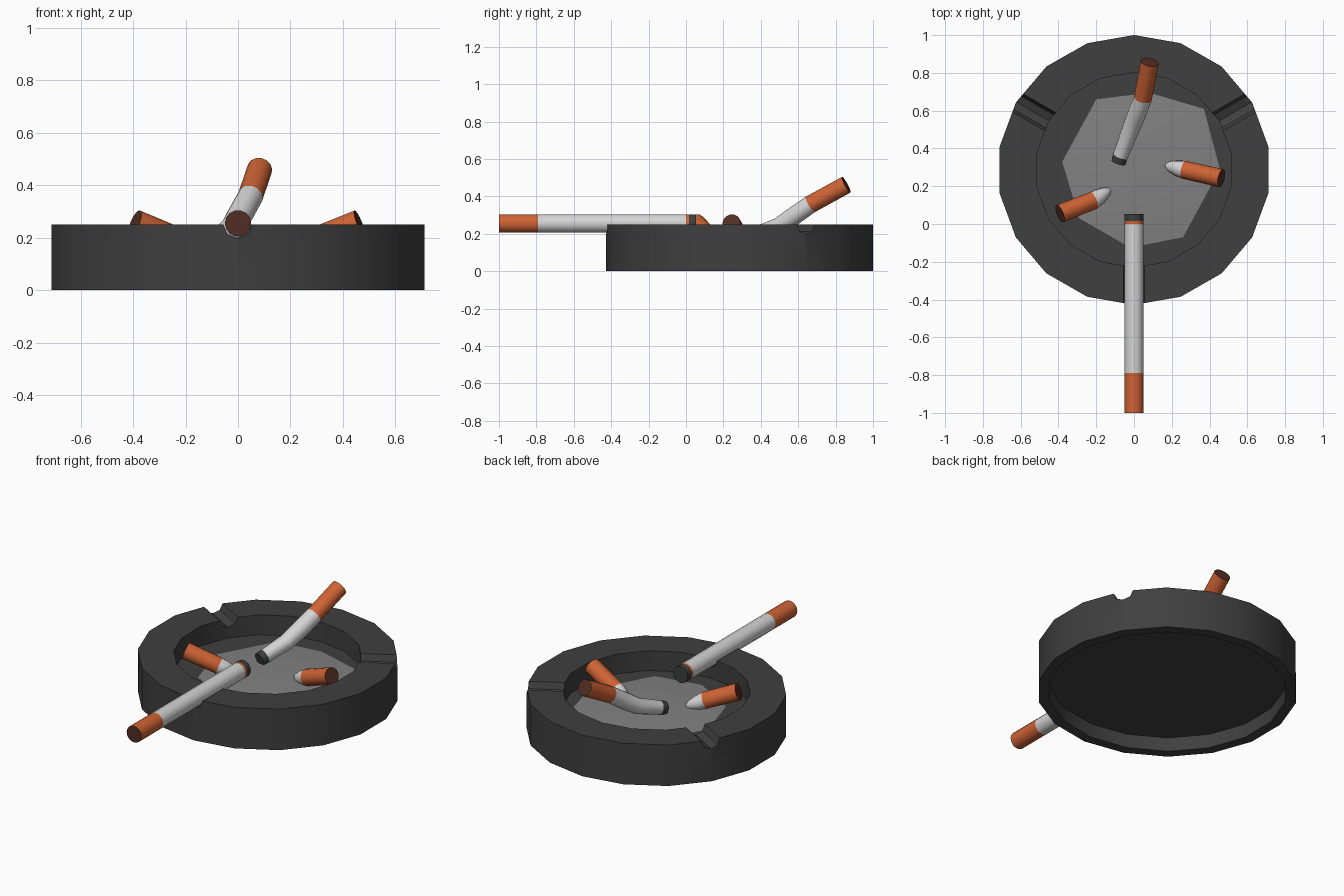
import bpy, bmesh, math
from mathutils import Vector, Matrix

if "Cube" in bpy.data.objects:
    bpy.data.objects.remove(bpy.data.objects["Cube"])


def mat(name, r, g, b):
    m = bpy.data.materials.new(name)
    m.diffuse_color = (r, g, b, 1)
    m.use_nodes = True
    m.node_tree.nodes["Principled BSDF"].inputs["Base Color"].default_value = m.diffuse_color
    return m


DARK = mat("dark tray", 0.05, 0.05, 0.05)
ASH = mat("grey ash", 0.22, 0.22, 0.22)
PAPER = mat("white paper", 0.66, 0.66, 0.66)
FILTER = mat("orange filter", 0.62, 0.125, 0.035)
BROWN = mat("brown filter end", 0.085, 0.027, 0.017)
CHAR = mat("charred end", 0.045, 0.047, 0.047)
CY = 0.286  # tray centre in y


def make(name, bm, mats, angle=35):
    bmesh.ops.recalc_face_normals(bm, faces=bm.faces)
    me = bpy.data.meshes.new(name)
    bm.to_mesh(me)
    bm.free()
    for m in mats:
        me.materials.append(m)
    ob = bpy.data.objects.new(name, me)
    bpy.context.collection.objects.link(ob)
    smooth(ob, angle)
    return ob


def smooth(ob, angle):
    bpy.ops.object.select_all(action='DESELECT')
    ob.select_set(True)
    bpy.context.view_layer.objects.active = ob
    bpy.ops.object.shade_smooth_by_angle(angle=math.radians(angle))


def tube(name, rings, bands, mats, sides=14):
    """Loft rings of (point, radius); bands = material index per span, then the two caps."""
    bm = bmesh.new()
    pts = [Vector(p) for p, r in rings]
    loops = []
    for i, (p, r) in enumerate(rings):
        d = (pts[min(i + 1, len(pts) - 1)] - pts[max(i - 1, 0)]).normalized()
        u = d.cross(Vector((0, 0, 1))).normalized()
        v = u.cross(d)
        loops.append([bm.verts.new(pts[i] + r * (math.cos(a) * u + math.sin(a) * v))
                      for a in (math.tau * k / sides for k in range(sides))])
    for i in range(len(loops) - 1):
        for k in range(sides):
            n = (k + 1) % sides
            f = bm.faces.new((loops[i][k], loops[i][n], loops[i + 1][n], loops[i + 1][k]))
            f.material_index = bands[i]
    for loop, b in ((loops[0], bands[-2]), (loops[-1], bands[-1])):
        bm.faces.new(loop).material_index = b
    return make(name, bm, mats, 50)


# Tray: 18-sided lathe with recessed underside
bm = bmesh.new()
N = 18
profile = [(0.66, 0.085), (0.66, 0), (0.72, 0), (0.72, 0.25), (0.52, 0.25), (0.52, 0.13)]
loops = []
for r, z in profile:
    loops.append([bm.verts.new((r * 1.003 * math.sin(math.tau * k / N),
                                CY + r * 0.992 * math.cos(math.tau * k / N), z)) for k in range(N)])
for a, b in zip(loops, loops[1:]):
    for k in range(N):
        n = (k + 1) % N
        bm.faces.new((a[k], a[n], b[n], b[k]))
bm.faces.new(loops[0])
bm.faces.new(loops[-1])
tray = make("tray", bm, [DARK])

# Three rest notches cut across the rim
for i, deg in enumerate((30, 150, 270)):
    a = math.radians(deg)
    bm = bmesh.new()
    bmesh.ops.create_cone(bm, cap_ends=True, segments=8, radius1=0.057, radius2=0.057, depth=0.5,
                          matrix=Matrix.Translation((0.62 * math.cos(a), CY + 0.62 * math.sin(a), 0.253))
                          @ Matrix.Rotation(a, 4, 'Z') @ Matrix.Rotation(math.pi / 2, 4, 'Y'))
    cutter = make("notch_cutter_%d" % i, bm, [DARK])
    mod = tray.modifiers.new("notch", 'BOOLEAN')
    mod.operation = 'DIFFERENCE'
    mod.solver = 'EXACT'
    mod.object = cutter
    bpy.context.view_layer.objects.active = tray
    bpy.ops.object.modifier_apply(modifier=mod.name)
    bpy.data.objects.remove(cutter)
smooth(tray, 35)

# Ash heap: shallow irregular mound
outline = [(-0.20, 0.66), (0.08, 0.695), (0.37, 0.61), (0.455, 0.29),
           (0.26, -0.07), (-0.02, -0.125), (-0.29, 0.03), (-0.38, 0.33)]
bm = bmesh.new()
top = bm.verts.new((0.03, 0.29, 0.165))
base = bm.verts.new((0.03, 0.29, 0.128))
rim = [bm.verts.new((x, y, 0.131)) for x, y in outline]
for k in range(len(rim)):
    n = (k + 1) % len(rim)
    bm.faces.new((rim[k], rim[n], top))
    bm.faces.new((rim[n], rim[k], base))
make("ash_heap", bm, [ASH], 40)

CIG = [FILTER, PAPER, CHAR, BROWN]

# Whole cigarette resting in the front notch
ys = [-1, -0.79, 0, 0.015, 0.053]
tube("whole_cigarette", [((0, y, 0.255), 0.05) for y in ys], [0, 1, 0, 2, 3, 2], CIG)

# Long bent stub leaning on the back rim
tube("bent_stub",
     [((0.083, 0.857, 0.462), 0.048), ((0.047, 0.665, 0.357), 0.048),
      ((0.01, 0.57, 0.29), 0.049), ((-0.02, 0.495, 0.24), 0.046),
      ((-0.072, 0.36, 0.192), 0.040), ((-0.083, 0.325, 0.182), 0.038)],
     [0, 1, 1, 1, 2, 3, 2], CIG)


# Two short stubs crushed to a paper tip
def short_stub(name, end, mid, tip):
    e, m, t = Vector(end), Vector(mid), Vector(tip)
    rings = [(e, 0.049), (m, 0.048), (m.lerp(t, 0.4), 0.041),
             (m.lerp(t, 0.8), 0.028), (t, 0.012)]
    tube(name, rings, [0, 1, 1, 1, 3, 1], CIG)


short_stub("right_stub", (0.462, 0.243, 0.258), (0.265, 0.287, 0.18), (0.17, 0.31, 0.145))
short_stub("left_stub", (-0.392, 0.055, 0.258), (-0.215, 0.125, 0.185), (-0.13, 0.18, 0.145))
